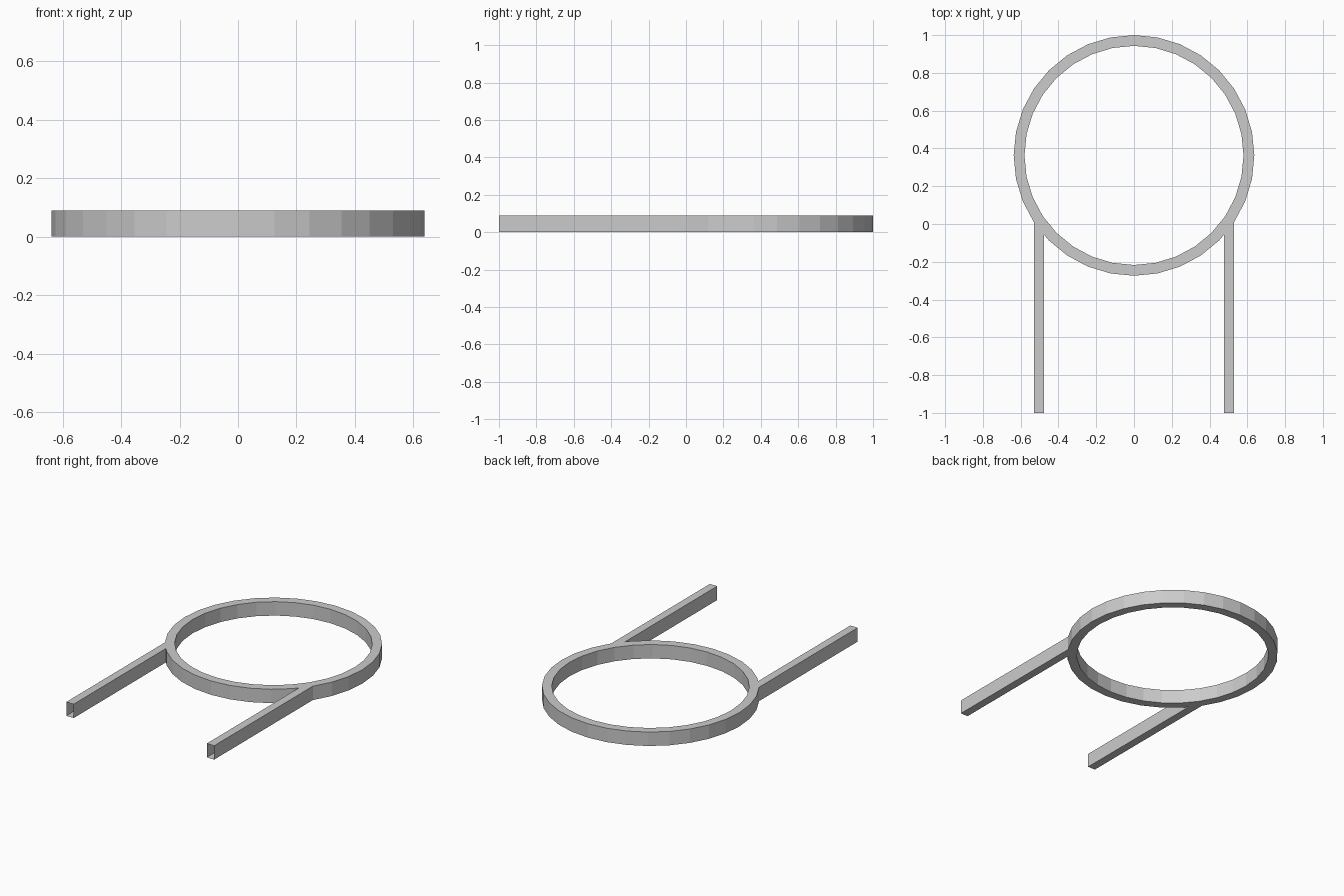
import bpy, bmesh, math

if "Cube" in bpy.data.objects:
    bpy.data.objects.remove(bpy.data.objects["Cube"])

CENTRE_Y = 0.363
R_OUT, R_IN = 0.637, 0.58
HEIGHT = 0.09
SIDES = 32


def make_object(name, bm):
    bmesh.ops.recalc_face_normals(bm, faces=bm.faces)
    mesh = bpy.data.meshes.new(name)
    bm.to_mesh(mesh)
    bm.free()
    obj = bpy.data.objects.new(name, mesh)
    bpy.context.collection.objects.link(obj)
    return obj


# Ring: rectangular section spun around the vertical axis
bm = bmesh.new()
section = [bm.verts.new((r, CENTRE_Y, z)) for r, z in
           [(R_OUT, 0), (R_OUT, HEIGHT), (R_IN, HEIGHT), (R_IN, 0)]]
edges = [bm.edges.new((section[i], section[(i + 1) % 4])) for i in range(4)]
bmesh.ops.spin(bm, geom=section + edges, cent=(0, CENTRE_Y, 0), axis=(0, 0, 1),
               angle=math.tau, steps=SIDES, use_merge=True, use_duplicate=False)
bmesh.ops.remove_doubles(bm, verts=bm.verts, dist=1e-4)
make_object("ring", bm)

# Arm: straight bar that meets one facet of the ring, open at its front end
step = math.tau / SIDES
ax, ay = R_OUT * math.cos(3 * step), CENTRE_Y - R_OUT * math.sin(3 * step)
bx, by = R_OUT * math.cos(4 * step), CENTRE_Y - R_OUT * math.sin(4 * step)
inner_x = ax - 0.053
inner_y = ay + (by - ay) * (ax - inner_x) / (ax - bx)

bm = bmesh.new()
outline = [(ax, -1), (ax, ay), (inner_x, inner_y), (inner_x, -1)]
low = [bm.verts.new((x, y, 0)) for x, y in outline]
high = [bm.verts.new((x, y, HEIGHT)) for x, y in outline]
bm.faces.new(low[::-1])
bm.faces.new(high)
for i in (0, 2):
    bm.faces.new((low[i], low[i + 1], high[i + 1], high[i]))
arms = make_object("arms", bm)
mirror = arms.modifiers.new("other_side", 'MIRROR')
mirror.use_axis[0] = True
